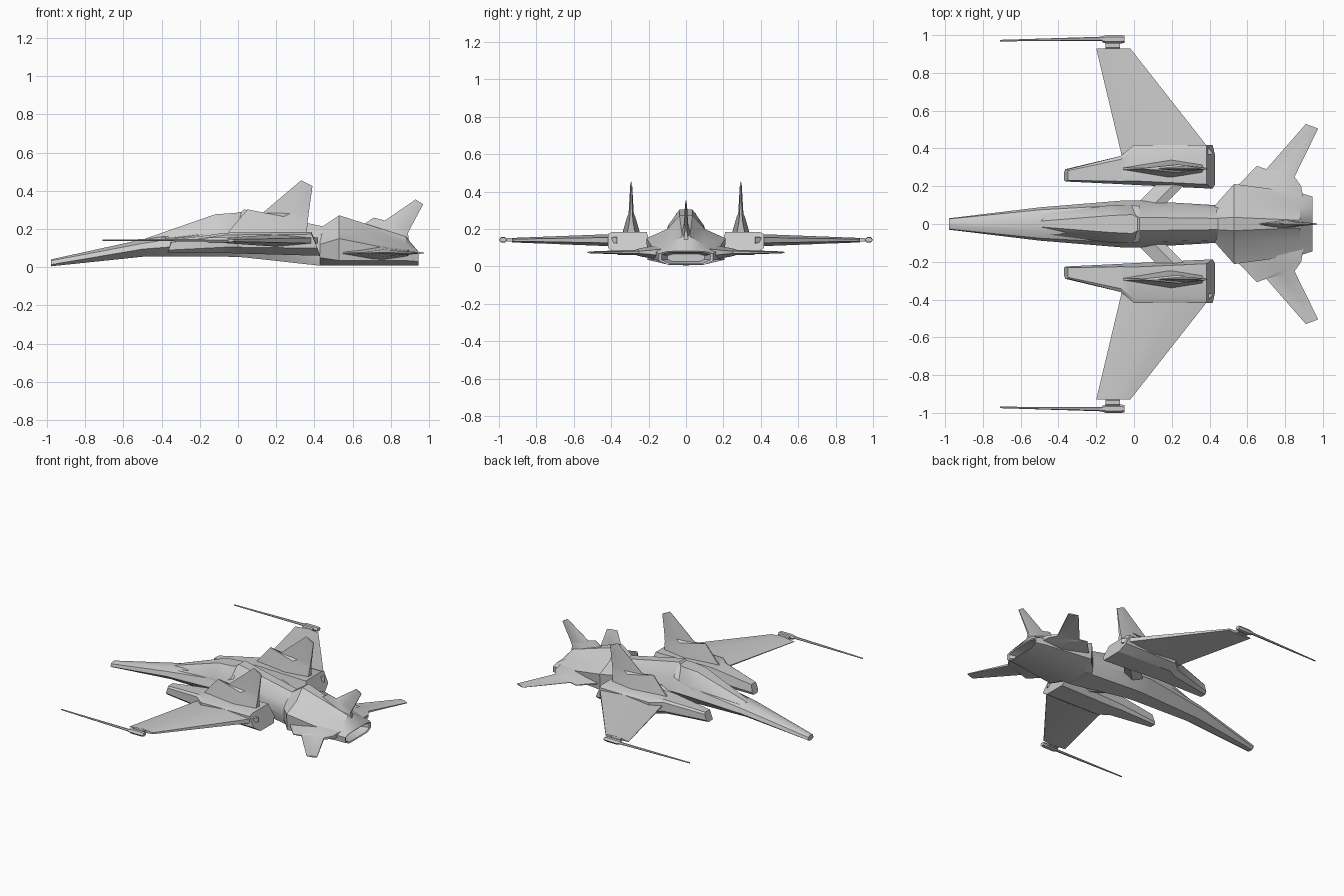
import bpy, bmesh, math

if "Cube" in bpy.data.objects:
    bpy.data.objects.remove(bpy.data.objects["Cube"])


def finish(name, rings, mirror=False, angle=28):
    """Skin a list of closed point rings, cap both ends."""
    bm = bmesh.new()
    vs = [[bm.verts.new(p) for p in r] for r in rings]
    n = len(rings[0])
    for a, b in zip(vs, vs[1:]):
        for i in range(n):
            j = (i + 1) % n
            bm.faces.new((a[i], a[j], b[j], b[i]))
    bm.faces.new(vs[0])
    bm.faces.new(vs[-1])
    bmesh.ops.recalc_face_normals(bm, faces=bm.faces)
    me = bpy.data.meshes.new(name)
    bm.to_mesh(me)
    bm.free()
    ob = bpy.data.objects.new(name, me)
    bpy.context.collection.objects.link(ob)
    bpy.ops.object.select_all(action='DESELECT')
    ob.select_set(True)
    bpy.context.view_layer.objects.active = ob
    bpy.ops.object.shade_smooth_by_angle(angle=math.radians(angle))
    if mirror:
        m = ob.modifiers.new("mirror", 'MIRROR')
        m.use_axis = (False, True, False)
    return ob


def hull_loft(name, stations):
    """Each station: x, then (half width, z) pairs from keel to top."""
    rings = []
    for x, *pts in stations:
        rings.append([(x, y, z) for y, z in pts] + [(x, -y, z) for y, z in reversed(pts)])
    return finish(name, rings)


def fin(name, stations, plane, offset, mirror=False):
    """Stations: leading u, v, trailing u, v, half thickness; plane 'xz' or 'xy'."""
    rings = []
    for u0, v0, u1, v1, t in stations:
        ring = []
        for f, s in ((0, .12), (.6, 1), (1, .45), (1, -.45), (.6, -1), (0, -.12)):
            u, v, w = u0 + (u1 - u0) * f, v0 + (v1 - v0) * f, offset + s * t
            ring.append((u, w, v) if plane == 'xz' else (u, v, w))
        rings.append(ring)
    return finish(name, rings, mirror)


def tube(name, ends, sides=6):
    """Ends: x, y, z, radius in y, radius in z; runs along x, mirrored."""
    rings = []
    for x, y, z, ry, rz in ends:
        rings.append([(x, y + ry * math.cos(2 * math.pi * i / sides),
                       z + rz * math.sin(2 * math.pi * i / sides)) for i in range(sides)])
    return finish(name, rings, True)


# Forward fuselage with raised spine
hull_loft("fuselage", [
    (-.98, (.015, .005), (.03, .014), (.027, .034), (.012, .041)),
    (-.50, (.035, .055), (.088, .095), (.075, .125), (.03, .146)),
    (-.05, (.055, .055), (.125, .13), (.1, .19), (.05, .21)),
    (.03, (.06, .052), (.124, .13), (.095, .22), (.035, .303)),
    (.43, (.09, .008), (.1, .08), (.085, .16), (.03, .217)),
    (.47, (.09, .008), (.1, .08), (.085, .16), (.03, .21)),
])

# Cockpit canopy
hull_loft("canopy", [
    (-.50, (.05, .12), (.05, .135), (.015, .145)),
    (-.12, (.10, .16), (.1, .19), (.045, .277)),
    (-.01, (.105, .16), (.1, .2), (.05, .285)),
    (.05, (.08, .16), (.06, .21), (.02, .297)),
])

# Tail body, with recessed exhaust
hull_loft("tail_body", [
    (.43, (.09, .008), (.1, .05), (.1, .12), (.07, .17), (.03, .205)),
    (.53, (.1, .01), (.205, .035), (.212, .15), (.1, .2), (.035, .272)),
    (.88, (.1, .01), (.155, .035), (.165, .08), (.09, .12), (.02, .16)),
    (.945, (.1, .01), (.145, .03), (.145, .068), (.1, .08), (.03, .082)),
    (.94, (.09, .016), (.13, .034), (.13, .064), (.09, .074), (.03, .075)),
    (.87, (.07, .025), (.1, .038), (.1, .058), (.07, .065), (.03, .066)),
])

# Engine nacelles: x top, x keel, inner y, outer y, top z, side z, keel z
nacelle = []
for xt, xk, yi, yo, zt, zs, zk in [
        (-.35, -.37, .225, .29, .142, .09, .075),
        (-.07, -.07, .211, .36, .18, .105, .075),
        (.0, .0, .207, .418, .182, .105, .072),
        (.385, .43, .187, .418, .185, .1, .06)]:
    xs = xt + (xk - xt) * .7
    w = yo - yi
    nacelle.append([(xt, yi + .1 * w, zt), (xt, yo - .12 * w, zt), (xt, yo, zt - .012),
                    (xs, yo, zs), (xk, yo - .25 * w, zk), (xk, yi + .1 * w, zk),
                    (xs, yi, zs)])
finish("nacelle", nacelle, True)

# Struts joining fuselage and nacelles
fin("strut", [(-.02, .07, .13, .07, .03), (.15, .24, .30, .24, .025)], 'xy', .12, True)

# Main wings
fin("wing", [(-.06, .34, .42, .37, .034), (-.2, .93, -.02, .93, .012)], 'xy', .14, True)

# Twin upright fins on the nacelles
fin("nacelle_fin", [(-.06, .175, .36, .175, .048), (.05, .303, .365, .24, .022),
                    (.13, .285, .37, .28, .014), (.33, .455, .39, .425, .005)],
    'xz', .293, True)

# Tail fins: one upright, two level
fin("tail_fin_upright", [(.58, .17, .90, .1, .034), (.71, .26, .89, .18, .016),
                         (.77, .245, .90, .2, .012), (.93, .355, .97, .33, .005)], 'xz', 0)
fin("tail_fin_level", [(.48, .13, .90, .11, .045), (.65, .308, .885, .2, .022),
                       (.70, .29, .85, .25, .014), (.91, .53, .975, .505, .005)],
    'xy', .075, True)

# Wing tip cannons: mount pin, body and barrel
tube("cannon_mount", [(-.15, .945, .142, .022, .012), (-.075, .945, .142, .022, .012)])
tube("cannon_body", [(-.17, .978, .142, .015, .01), (-.15, .978, .142, .022, .016),
                     (-.07, .978, .142, .022, .016), (-.05, .978, .142, .02, .013)])
tube("cannon_barrel", [(-.71, .971, .142, .004, .004), (-.16, .981, .142, .011, .008)])
